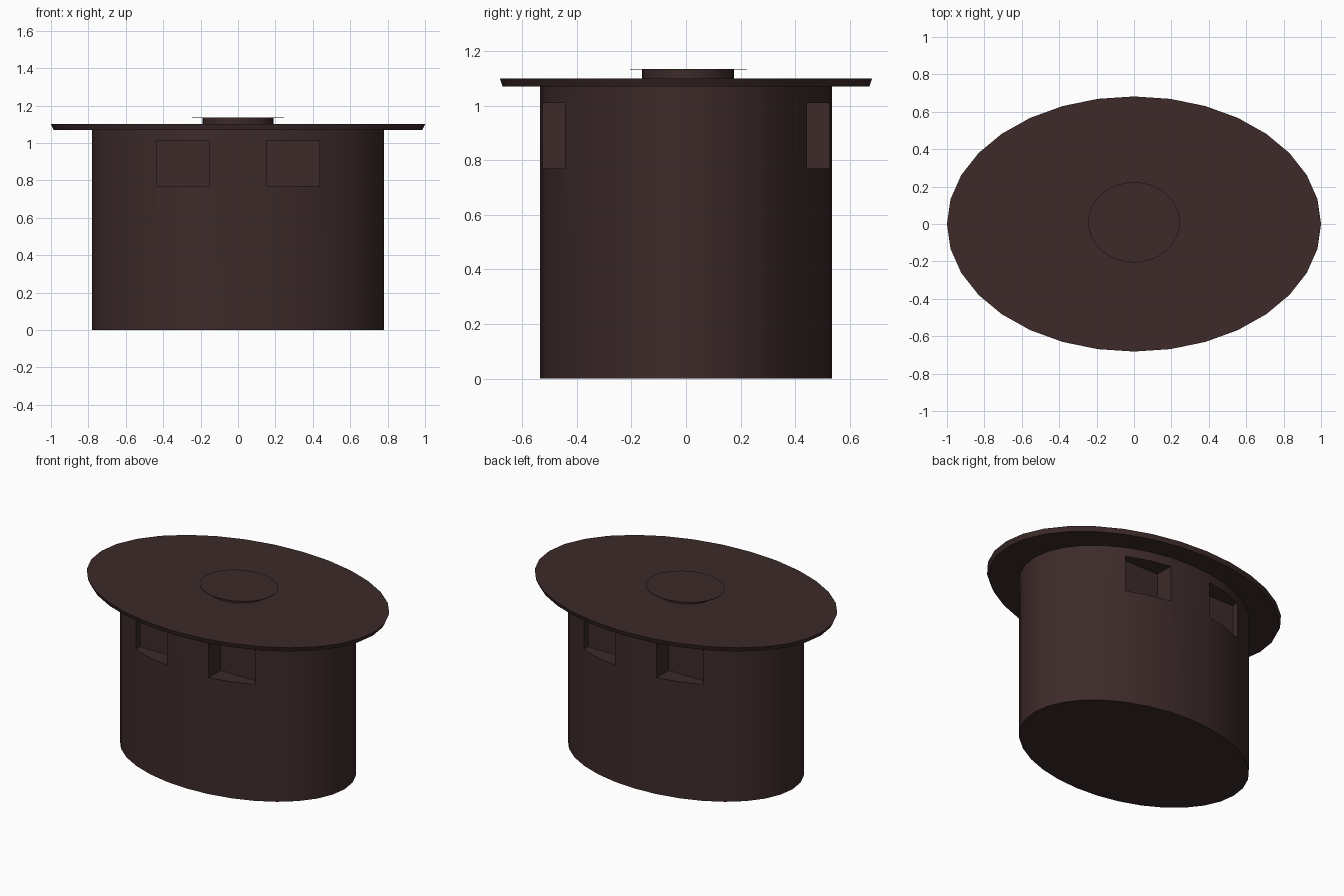
import bpy, bmesh, math

if "Cube" in bpy.data.objects:
    bpy.data.objects.remove(bpy.data.objects["Cube"])

# One dark brown for the whole table
brown = bpy.data.materials.new("dark_brown")
brown.diffuse_color = (0.047, 0.023, 0.023, 1)
brown.use_nodes = True
brown.node_tree.nodes["Principled BSDF"].inputs["Base Color"].default_value = brown.diffuse_color


def oval(name, rings, y0=0.0, sides=32):
    """Closed oval solid lofted through (rx, ry, z) rings."""
    bm = bmesh.new()
    loops = []
    for rx, ry, z in rings:
        loops.append([bm.verts.new((rx * math.cos(2 * math.pi * i / sides),
                                    y0 + ry * math.sin(2 * math.pi * i / sides), z))
                      for i in range(sides)])
    for a, b in zip(loops, loops[1:]):
        for i in range(sides):
            j = (i + 1) % sides
            bm.faces.new((a[i], a[j], b[j], b[i]))
    bm.faces.new(loops[0][::-1])
    bm.faces.new(loops[-1])
    me = bpy.data.meshes.new(name)
    bm.to_mesh(me)
    bm.free()
    ob = bpy.data.objects.new(name, me)
    bpy.context.collection.objects.link(ob)
    me.materials.append(brown)
    return ob


def smooth(ob):
    bpy.ops.object.select_all(action='DESELECT')
    ob.select_set(True)
    bpy.context.view_layer.objects.active = ob
    bpy.ops.object.shade_smooth_by_angle(angle=math.radians(35))


# Oval pedestal and overhanging top
body = oval("pedestal_body", [(0.78, 0.535, 0), (0.78, 0.535, 1.072)])
top = oval("table_top", [(0.985, 0.672, 1.07), (1.0, 0.682, 1.10)])

# Raised centre: small stem carrying a thin plate
stem = oval("centre_stem", [(0.19, 0.168, 1.095), (0.19, 0.168, 1.133)], 0.0075)
plate = oval("centre_plate", [(0.245, 0.215, 1.132), (0.245, 0.215, 1.135)], 0.009)

# Four rectangular hand recesses, two in front and two behind
bm = bmesh.new()
for sx in (-1, 1):
    for sy in (-1, 1):
        verts = bmesh.ops.create_cube(bm, size=1)["verts"]
        bmesh.ops.scale(bm, vec=(0.285, 0.3, 0.24), verts=verts)
        bmesh.ops.translate(bm, vec=(sx * 0.2945, sy * 0.55, 0.89), verts=verts)
me = bpy.data.meshes.new("recess_cutter")
bm.to_mesh(me)
bm.free()
me.materials.append(brown)
cutter = bpy.data.objects.new("recess_cutter", me)
bpy.context.collection.objects.link(cutter)
cutter.hide_render = True

mod = body.modifiers.new("recesses", 'BOOLEAN')
mod.operation = 'DIFFERENCE'
mod.solver = 'EXACT'
mod.object = cutter
bpy.context.view_layer.objects.active = body
bpy.ops.object.modifier_apply(modifier=mod.name)
bpy.data.objects.remove(cutter)

for ob in (body, top, stem, plate):
    smooth(ob)
